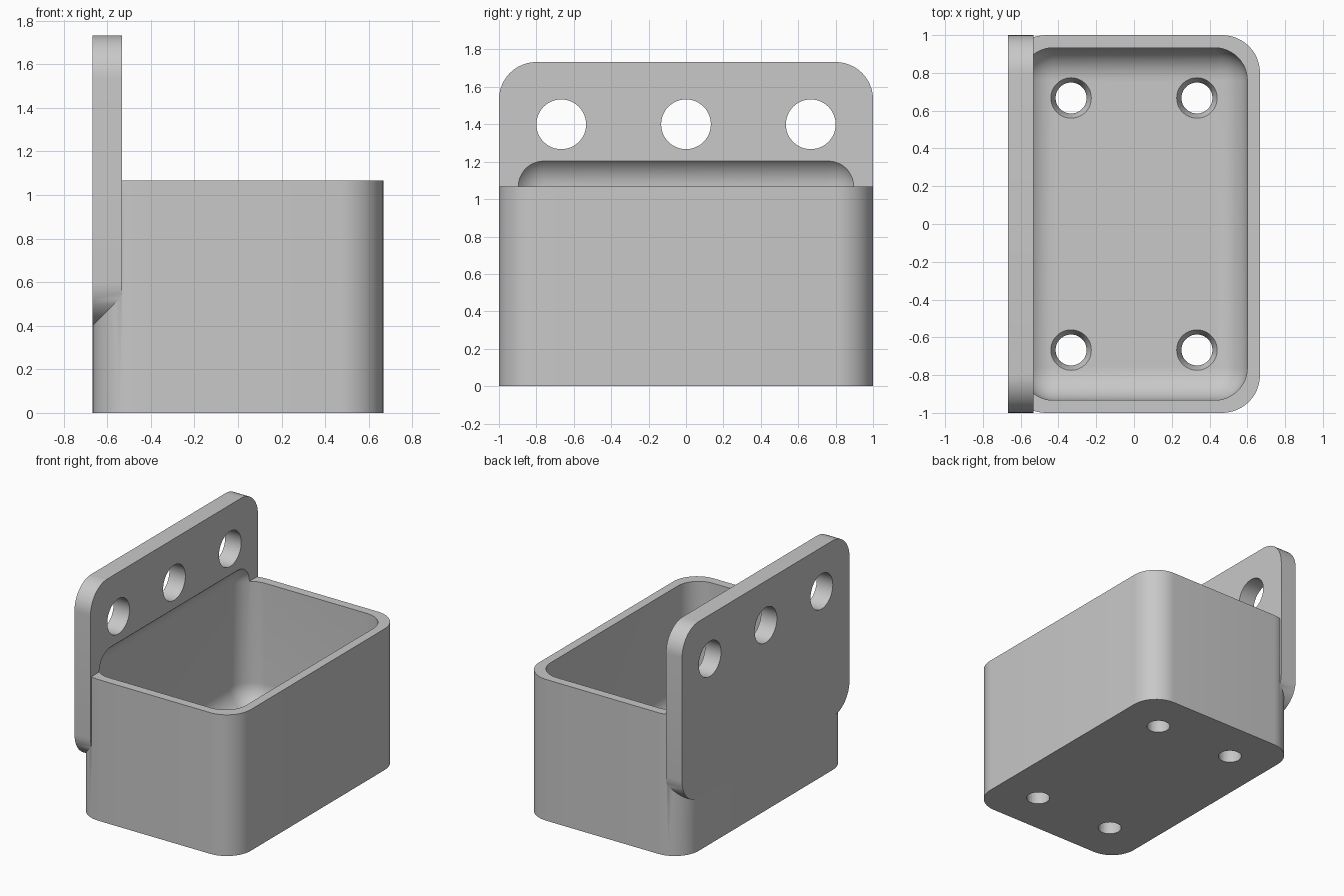
import bpy, bmesh, math
from mathutils import Matrix, Vector

old = bpy.data.objects.get("Cube")
if old:
    bpy.data.objects.remove(old, do_unlink=True)

grey = bpy.data.materials.new("light_grey")
grey.use_nodes = True
colour = (0.58, 0.58, 0.58, 1)
grey.diffuse_color = colour
grey.node_tree.nodes["Principled BSDF"].inputs["Base Color"].default_value = colour


def make_object(name, bm):
    bmesh.ops.recalc_face_normals(bm, faces=bm.faces)
    mesh = bpy.data.meshes.new(name)
    bm.to_mesh(mesh)
    bm.free()
    mesh.materials.append(grey)
    obj = bpy.data.objects.new(name, mesh)
    bpy.context.collection.objects.link(obj)
    return obj


def rounded_box(name, low, high, radius, axis=None, segments=12):
    """Box between two corners; rounds edges along one axis, or all edges."""
    low, high = Vector(low), Vector(high)
    bm = bmesh.new()
    bmesh.ops.create_cube(bm, size=1)
    bmesh.ops.scale(bm, vec=high - low, verts=bm.verts)
    bmesh.ops.translate(bm, vec=(low + high) / 2, verts=bm.verts)
    edges = [e for e in bm.edges if axis is None
             or abs(e.verts[0].co[axis] - e.verts[1].co[axis]) > 1e-4]
    bmesh.ops.bevel(bm, geom=edges, offset=radius, segments=segments,
                    profile=0.5, affect='EDGES')
    return make_object(name, bm)


def round_cutter(name, centre, r_low, r_high, length, turn=None):
    bm = bmesh.new()
    bmesh.ops.create_cone(bm, cap_ends=True, segments=48, radius1=r_low,
                          radius2=r_high, depth=length,
                          matrix=Matrix.Translation(centre) @ (turn or Matrix()))
    return make_object(name, bm)


def combine(target, tool, operation):
    mod = target.modifiers.new(tool.name, 'BOOLEAN')
    mod.operation, mod.object, mod.solver = operation, tool, 'EXACT'
    graph = bpy.context.evaluated_depsgraph_get()
    mesh = bpy.data.meshes.new_from_object(target.evaluated_get(graph))
    target.modifiers.clear()
    target.data = mesh
    bpy.data.objects.remove(tool, do_unlink=True)


HALF_X, HALF_Y, BOX_TOP, PLATE_TOP = 0.667, 1.0, 1.067, 1.733
WALL, FLOOR, CORNER, FILLET = 0.067, 0.133, 0.2, 0.173

# Outer box and upright mounting plate
bin_body = rounded_box("mounted_bin", (-HALF_X, -HALF_Y, 0),
                       (HALF_X, HALF_Y, BOX_TOP), CORNER, axis=2)
plate = rounded_box("mounting_plate", (-HALF_X, -HALF_Y, 0.4),
                    (-HALF_X + 2 * WALL, HALF_Y, PLATE_TOP), CORNER, axis=0)
combine(bin_body, plate, 'UNION')

# Filleted cavity, which also hollows the lower part of the plate
cavity = rounded_box("cavity", (WALL - HALF_X, WALL - HALF_Y, FLOOR),
                     (HALF_X - WALL, HALF_Y - WALL, BOX_TOP + FILLET), FILLET)
combine(bin_body, cavity, 'DIFFERENCE')

# Mounting holes through the plate
sideways = Matrix.Rotation(math.pi / 2, 4, 'Y')
for y in (-0.667, 0, 0.667):
    hole = round_cutter("plate_hole", (-0.6, y, 1.4), 0.133, 0.133, 0.4, sideways)
    combine(bin_body, hole, 'DIFFERENCE')

# Tapered drain holes through the floor
for x in (-0.333, 0.333):
    for y in (-0.667, 0.667):
        drain = round_cutter("drain_hole", (x, y, FLOOR / 2), 0.082, 0.082, 0.4)
        combine(bin_body, drain, 'DIFFERENCE')
        sink = round_cutter("countersink", (x, y, FLOOR), 0.08, 0.134, 0.108)
        combine(bin_body, sink, 'DIFFERENCE')

# Smooth rounded surfaces with crisp edges
bpy.ops.object.select_all(action='DESELECT')
bin_body.select_set(True)
bpy.context.view_layer.objects.active = bin_body
bpy.ops.object.shade_smooth_by_angle(angle=math.radians(30))
